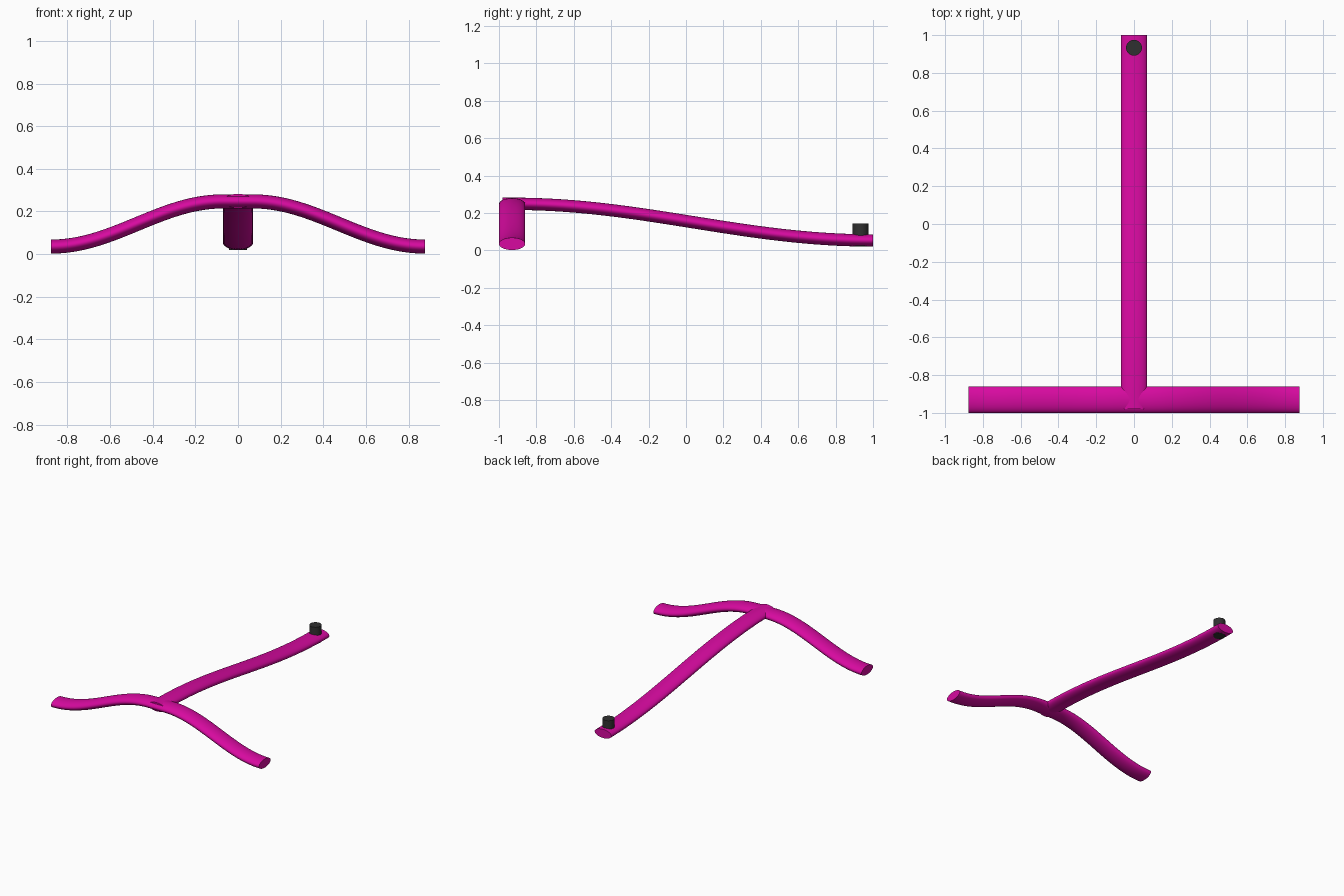
import bpy, bmesh, math
from mathutils import Vector

if "Cube" in bpy.data.objects:
    bpy.data.objects.remove(bpy.data.objects["Cube"])


def material(name, rgb):
    m = bpy.data.materials.new(name)
    m.diffuse_color = (*rgb, 1)
    m.use_nodes = True
    m.node_tree.nodes["Principled BSDF"].inputs["Base Color"].default_value = m.diffuse_color
    return m


MAGENTA = material("magenta", (0.68, 0.003, 0.35))
BLACK = material("charcoal", (0.03, 0.03, 0.03))
W, H = 0.07, 0.033      # half width and half thickness of the oval tube
SIDES, STEPS = 48, 64


def finish(bm, name, mat):
    bmesh.ops.recalc_face_normals(bm, faces=bm.faces)
    me = bpy.data.meshes.new(name)
    bm.to_mesh(me)
    bm.free()
    me.materials.append(mat)
    ob = bpy.data.objects.new(name, me)
    bpy.context.collection.objects.link(ob)
    bpy.context.view_layer.objects.active = ob
    ob.select_set(True)
    bpy.ops.object.shade_smooth_by_angle(angle=math.radians(35))
    ob.select_set(False)


def ease(t, high, low):
    """S-shaped drop from high to low."""
    t = min(max(t, 0), 1)
    return low + (high - low) * (1 + math.cos(math.pi * t)) / 2


def oval_tube(name, path, side):
    """Sweep an oval along a planar path; side is the wide direction."""
    bm = bmesh.new()
    rings = []
    for i, p in enumerate(path):
        tangent = (path[min(i + 1, len(path) - 1)] - path[max(i - 1, 0)]).normalized()
        if i in (0, len(path) - 1):
            tangent.z = 0
            tangent.normalize()
        up = tangent.cross(side).normalized()
        rings.append([bm.verts.new(p + side * W * math.cos(a) + up * H * math.sin(a))
                      for a in (2 * math.pi * k / SIDES for k in range(SIDES))])
    for a, b in zip(rings, rings[1:]):
        for k in range(SIDES):
            n = (k + 1) % SIDES
            bm.faces.new((a[k], a[n], b[n], b[k]))
    bm.faces.new(rings[0])
    bm.faces.new(rings[-1])
    finish(bm, name, MAGENTA)


# arched front crossbar
xs = [-0.877 + 1.754 * i / STEPS for i in range(STEPS + 1)]
oval_tube("front_crossbar",
          [Vector((x, -0.93, ease((abs(x) - 0.07) / 0.807, 0.247, 0.035))) for x in xs],
          Vector((0, 1, 0)))

# long rear leg sloping down to the back
ys = [-0.98 + 1.98 * i / STEPS for i in range(STEPS + 1)]
oval_tube("rear_leg",
          [Vector((0, y, ease((y + 0.93) / 1.93, 0.249, 0.053))) for y in ys],
          Vector((1, 0, 0)))

# peg passing through the end of the rear leg
bm = bmesh.new()
bmesh.ops.create_cone(bm, cap_ends=True, segments=48, radius1=0.042, radius2=0.042, depth=0.125)
bmesh.ops.translate(bm, verts=bm.verts, vec=(0, 0.933, 0.0825))
finish(bm, "rear_peg", BLACK)
